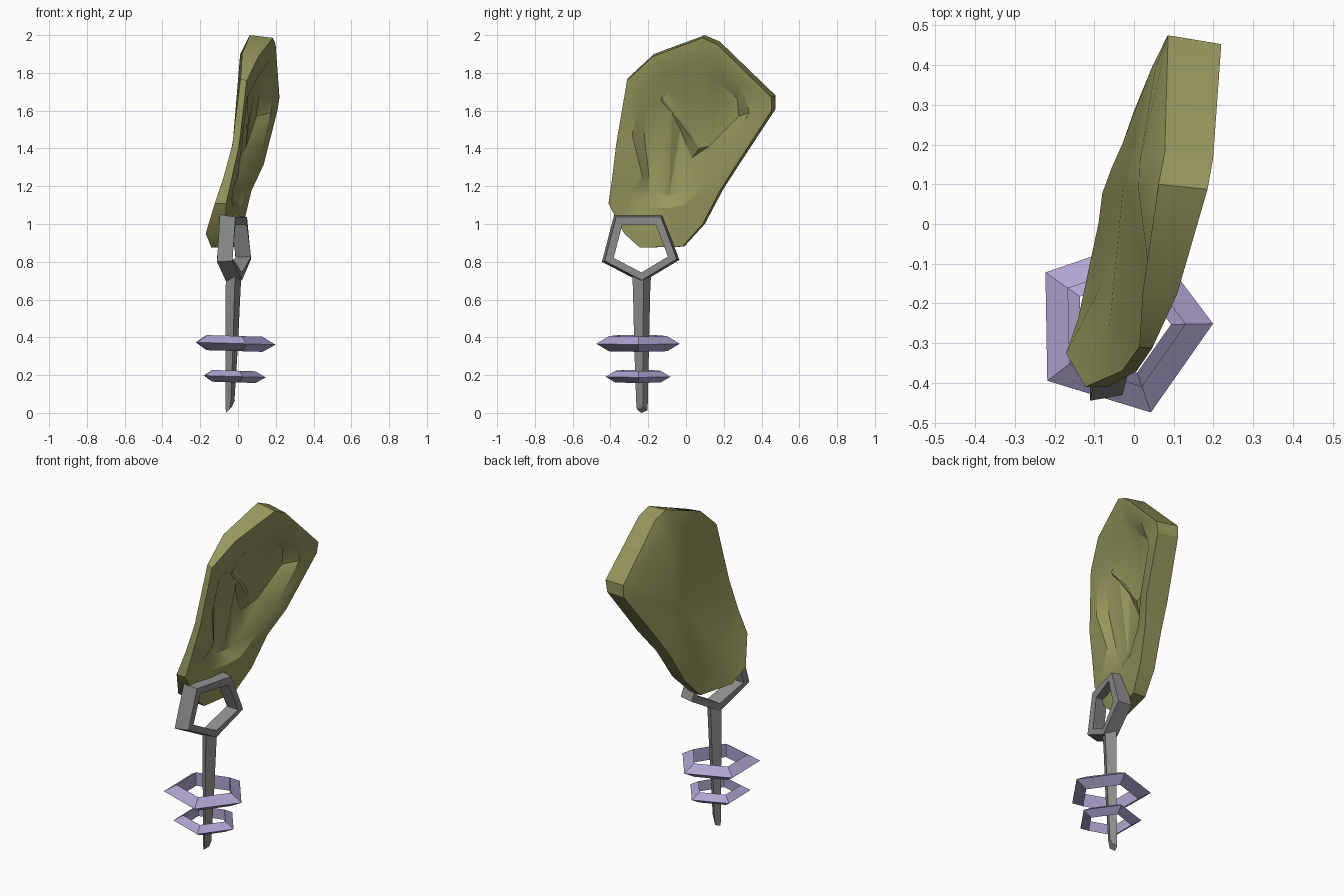
import bpy, bmesh, math
from mathutils import Vector

cube = bpy.data.objects.get("Cube")
if cube:
    bpy.data.objects.remove(cube, do_unlink=True)


def material(name, rgb):
    m = bpy.data.materials.new(name)
    m.use_nodes = True
    m.diffuse_color = (*rgb, 1)
    bsdf = next(n for n in m.node_tree.nodes if n.type == 'BSDF_PRINCIPLED')
    bsdf.inputs["Base Color"].default_value = (*rgb, 1)
    return m


olive = material("olive_skin", (0.31, 0.31, 0.112))
grey = material("grey_metal", (0.26, 0.265, 0.255))
lilac = material("lilac", (0.43, 0.37, 0.63))


def finish(bm, name, mat, angle):
    bmesh.ops.recalc_face_normals(bm, faces=bm.faces)
    me = bpy.data.meshes.new(name)
    bm.to_mesh(me)
    bm.free()
    me.materials.append(mat)
    ob = bpy.data.objects.new(name, me)
    bpy.context.collection.objects.link(ob)
    bpy.ops.object.select_all(action='DESELECT')
    ob.select_set(True)
    bpy.context.view_layer.objects.active = ob
    bpy.ops.object.shade_smooth_by_angle(angle=math.radians(angle))


def bridge(bm, a, b):
    n = len(a)
    for i in range(n):
        j = (i + 1) % n
        bm.faces.new((a[i], a[j], b[j], b[i]))


def ear_point(y, z, depth):
    """Point a given depth behind the tilted front plane of the ear."""
    return Vector((0.08 + 0.2 * (y - 0.03) + 0.16 * (z - 1.45) - depth, y, z))


# Ear: outline (y, z, back depth, front lift), edge of the hollow, floor of the hollow
EAR = [
    ((-.41, 1.11, .06, 0), (-.295, 1.17), (-.20, 1.17)),
    ((-.39, 1.25, .04, .005), (-.23, 1.25), (-.195, 1.25)),
    ((-.37, 1.42, .025, .012), (-.285, 1.47), (-.22, 1.46)),
    ((-.31, 1.77, .05, -.015), (-.25, 1.67), (-.215, 1.62)),
    ((-.17, 1.90, .09, 0), (-.08, 1.79), (-.07, 1.71)),
    ((.10, 2.00, .12, .008), (.09, 1.86), (.09, 1.755)),
    ((.18, 1.965, .115, .012), (.18, 1.81), (.16, 1.76)),
    ((.475, 1.68, .12, .02), (.285, 1.755), (.27, 1.665)),
    ((.475, 1.61, .11, .02), (.335, 1.59), (.28, 1.57)),
    ((.285, 1.32, .11, .03), (.20, 1.37), (.12, 1.41)),
    ((.195, 1.18, .10, .005), (.11, 1.22), (.05, 1.25)),
    ((.10, 1.00, .085, .01), (-.01, 1.10), (-.03, 1.16)),
    ((-.01, .88, .07, .01), (-.10, 1.085), (-.09, 1.155)),
    ((-.24, .875, .075, .015), (-.24, 1.09), (-.16, 1.16)),
    ((-.325, .95, .10, .005), (-.275, 1.12), (-.185, 1.165)),
]
bm = bmesh.new()


def add(y, z, d):
    return bm.verts.new(ear_point(y, z, d))


front, back, mid, hole, floor = [], [], [], [], []
for (y, z, t, lift), (hy, hz), (fy, fz) in EAR:
    front.append(add(-.41 + (y + .41) * .975, .88 + (z - .88) * .987, -lift))
    back.append(add(y, z, t))
    # Back swells toward the crest and starts abruptly under the top edge
    s = .82 if z > 1.6 else .68
    my, mz = .03 + (y - .03) * s, 1.43 + (z - 1.43) * s
    swell = .03 if z > 1.95 else 0
    mid.append(add(my, mz, min(.128, max(.045, .10 + .25 * my)) + swell))
    hole.append(add(hy, hz, -lift * .6))
    floor.append(add(fy, fz, .044 + .03 * fy))
for a, b in ((hole, floor), (front, hole), (back, front), (mid, back)):
    bridge(bm, a, b)
hub = add(.11, 1.45, .122)
for i in range(len(mid)):
    bm.faces.new((mid[i], mid[i - 1], hub))

# Inner fold: the upper shelf steps down to the deep bowl
crest = [add(-.13, 1.67, .03), add(.0, 1.53, .032), add(.07, 1.40, .04)]
foot = [add(-.135, 1.625, .055), add(-.03, 1.50, .072), add(.03, 1.35, .072)]
fill = [bm.faces.new(floor[4:10] + crest[::-1])]
fill.append(bm.faces.new(foot + floor[9:] + floor[:5]))
ca, cb = [floor[4]] + crest + [floor[9]], [floor[4]] + foot + [floor[9]]
for i in range(4):
    fill.append(bm.faces.new(list(dict.fromkeys((ca[i], ca[i + 1], cb[i + 1], cb[i])))))
bmesh.ops.triangulate(bm, faces=fill)
finish(bm, "ear", olive, 32)

# Pentagonal link through the lobe, turned slightly about the vertical
OUTER = [(-.38, 1.05), (-.125, 1.05), (-.035, .81), (-.235, .69), (-.445, .80)]
bm = bmesh.new()
cy, cz = -.238, .868
loops = []
for scale, dx in ((.93, .042), (1, -.04), (.74, -.04), (.70, .042)):
    loops.append([bm.verts.new((-.022 + .24 * (y + .24) + dx,
                                cy + (y - cy) * scale, cz + (z - cz) * scale))
                  for y, z in OUTER])
for i in range(4):
    bridge(bm, loops[i], loops[(i + 1) % 4])
finish(bm, "lobe_link", grey, 30)

# Tapered four-sided stem with a slanted tip
bm = bmesh.new()
levels = [(-.022, -.235, .73, .040, .050, 0), (-.026, -.235, .66, .040, .046, 0),
          (-.033, -.235, .35, .032, .039, 0), (-.043, -.233, .06, .024, .031, 0),
          (-.048, -.232, .016, .016, .028, .016)]
rings = []
for x, y, z, rx, ry, slant in levels:
    rings.append([bm.verts.new((x + rx * c, y + ry * s, z + slant * c))
                  for c, s in ((1, .2), (-.2, 1), (-1, -.2), (.2, -1))])
for a, b in zip(rings, rings[1:]):
    bridge(bm, a, b)
bm.faces.new(rings[0])
bm.faces.new(rings[-1])
finish(bm, "stem", grey, 30)


# Five-sided hoops with a triangular cross-section and upright inner walls
def hoop(name, z, radius, height):
    bm = bmesh.new()
    loops = []
    for s, h in ((1, 0), (.70, height), (.70, -height)):
        loop = []
        for i in range(5):
            a = math.radians(72 * i + 1)
            x, y = radius * s * math.cos(a), radius * s * math.sin(a)
            loop.append(bm.verts.new((-.033 + x, -.255 + y, z + h - .03 * x)))
        loops.append(loop)
    for i in range(3):
        bridge(bm, loops[i], loops[(i + 1) % 3])
    finish(bm, name, lilac, 30)


hoop("upper_hoop", .368, .232, .040)
hoop("lower_hoop", .193, .180, .031)
